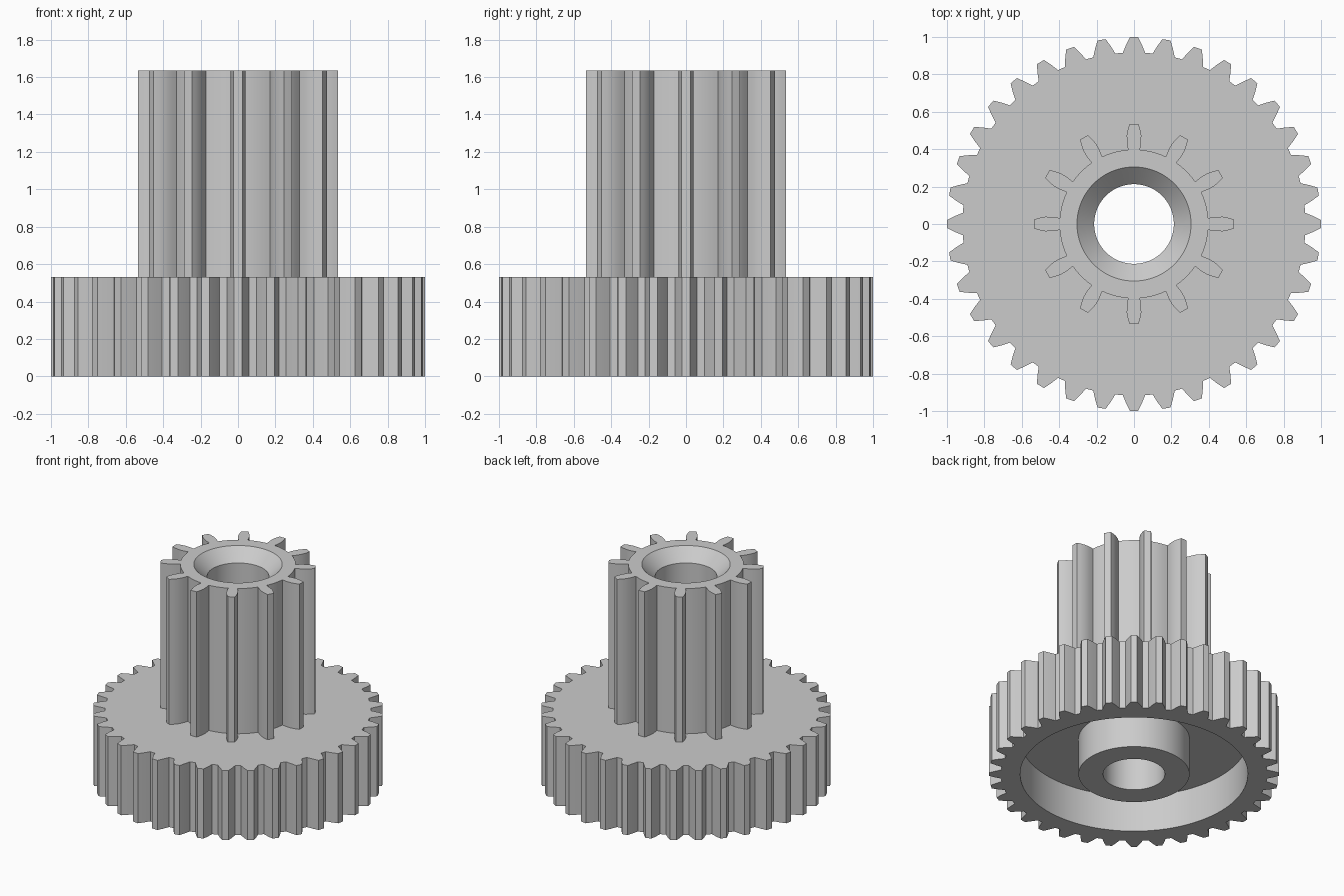
import bpy, bmesh
from math import sin, cos, pi, sqrt, atan2, radians

if "Cube" in bpy.data.objects:
    bpy.data.objects.remove(bpy.data.objects["Cube"])

grey = bpy.data.materials.new("plain grey")
grey.use_nodes = True
GREY = (0.6, 0.6, 0.6, 1)
grey.diffuse_color = GREY
grey.node_tree.nodes["Principled BSDF"].inputs["Base Color"].default_value = GREY


def circle(radius, n=96):
    return [(radius * cos(2 * pi * i / n), radius * sin(2 * pi * i / n)) for i in range(n)]


def gear_outline(teeth, flank, root_steps):
    """flank: (radius, half width) pairs from the root to the tip of one tooth."""
    polar = [(r, atan2(w, sqrt(r * r - w * w))) for r, w in flank]
    root_r, root_a = polar[0]
    gap = 2 * pi / teeth - 2 * root_a
    tooth = [(r, -a) for r, a in polar] + [(flank[-1][0], 0)]
    tooth += [(r, a) for r, a in reversed(polar)]
    tooth += [(root_r, root_a + gap * i / root_steps) for i in range(1, root_steps)]
    return [(r * cos(a + 2 * pi * t / teeth), r * sin(a + 2 * pi * t / teeth))
            for t in range(teeth) for r, a in tooth]


def build_solid(name, sections):
    """Join a closed chain of (outline, height) loops into one solid."""
    bm = bmesh.new()
    loops = [[bm.verts.new((x, y, z)) for x, y in outline] for outline, z in sections]

    def ring_edges(loop):
        pairs = zip(loop, loop[1:] + loop[:1])
        return [bm.edges.get(p) or bm.edges.new(p) for p in pairs]

    for a, b in zip(loops, loops[1:] + loops[:1]):
        if len(a) == len(b):
            for i in range(len(a)):
                j = (i + 1) % len(a)
                bm.faces.new((a[i], a[j], b[j], b[i]))
        else:
            # flat cap between a toothed outline and a round hole
            bmesh.ops.triangle_fill(bm, use_beauty=True, use_dissolve=False,
                                    edges=ring_edges(a) + ring_edges(b), normal=(0, 0, 1))
    bmesh.ops.recalc_face_normals(bm, faces=bm.faces)
    mesh = bpy.data.meshes.new(name)
    bm.to_mesh(mesh)
    bm.free()
    mesh.materials.append(grey)
    obj = bpy.data.objects.new(name, mesh)
    bpy.context.collection.objects.link(obj)
    bpy.ops.object.select_all(action='DESELECT')
    obj.select_set(True)
    bpy.context.view_layer.objects.active = obj
    bpy.ops.object.shade_smooth_by_angle(angle=radians(20))
    return obj


WHEEL_TOP, PINION_TOP, CAVITY_TOP = 0.53, 1.635, 0.28
bore, hub, cavity, sink = circle(0.213), circle(0.383), circle(0.785), circle(0.305)

# Large wheel with a hollow underside and a central hub
wheel = gear_outline(36, [(0.917, 0.06), (0.96, 0.042), (1.0, 0.022)], 2)
build_solid("large_gear_wheel", [
    (wheel, WHEEL_TOP), (wheel, 0), (cavity, 0), (cavity, CAVITY_TOP),
    (hub, CAVITY_TOP), (hub, 0), (bore, 0), (bore, WHEEL_TOP)])

# Tall pinion with a countersunk bore
pinion = gear_outline(12, [(0.398, 0.032), (0.435, 0.038), (0.475, 0.039),
                           (0.51, 0.032), (0.535, 0.024)], 6)
build_solid("pinion", [
    (pinion, WHEEL_TOP), (pinion, PINION_TOP), (sink, PINION_TOP),
    (bore, PINION_TOP - 0.09), (bore, WHEEL_TOP)])
